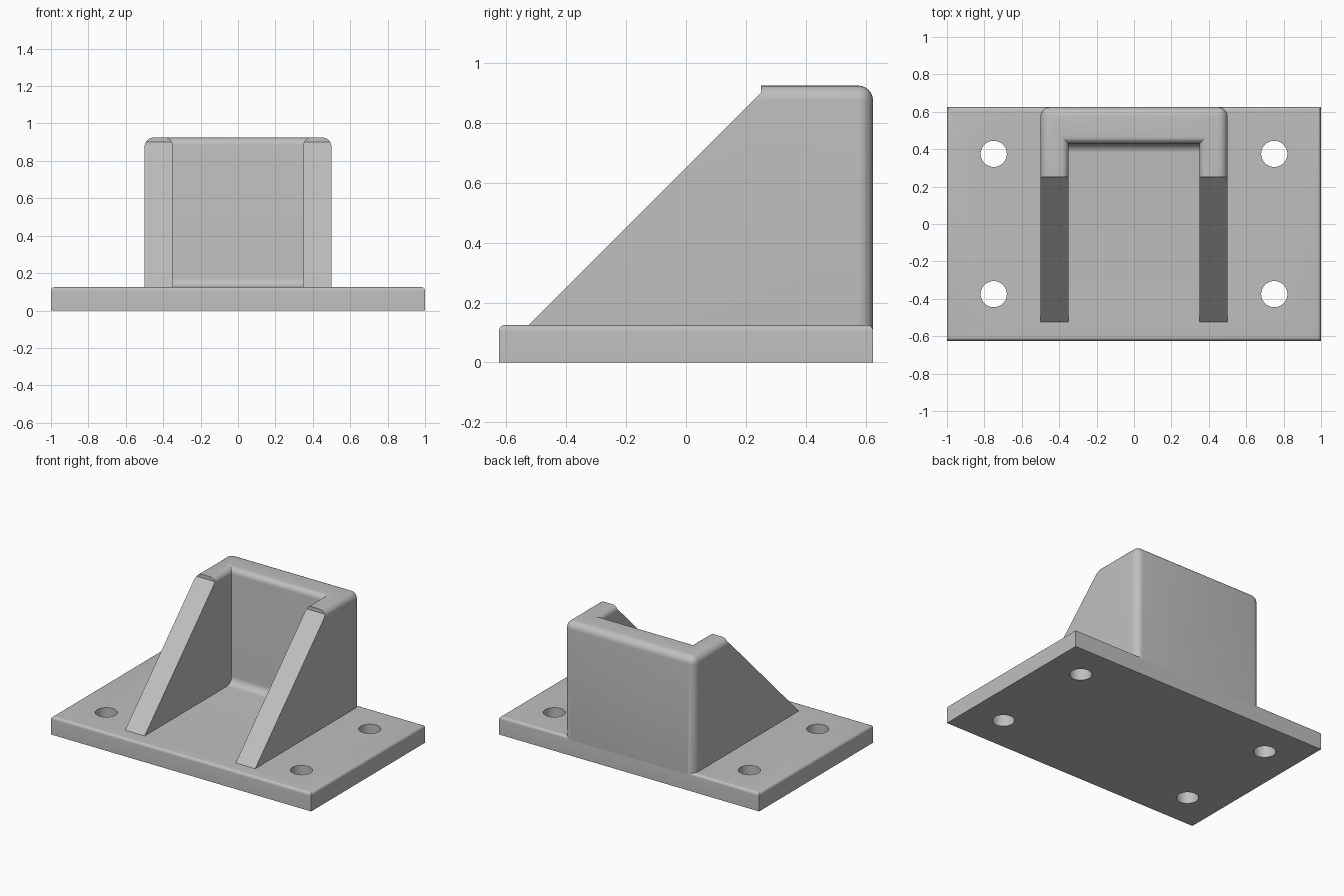
import bpy, bmesh, math
from mathutils import Matrix

cube = bpy.data.objects.get("Cube")
if cube:
    bpy.data.objects.remove(cube, do_unlink=True)

BACK, FLOOR, TOP = 0.625, 0.125, 0.925

grey = bpy.data.materials.new("plain grey")
grey.use_nodes = True
colour = (0.52, 0.52, 0.52, 1)
grey.diffuse_color = colour
grey.node_tree.nodes["Principled BSDF"].inputs["Base Color"].default_value = colour


def prism(name, profile, place, depth):
    """Extrude a 2D profile; place(u, v, w) maps it into space."""
    bm = bmesh.new()
    low = [bm.verts.new(place(u, v, depth[0])) for u, v in profile]
    high = [bm.verts.new(place(u, v, depth[1])) for u, v in profile]
    bm.faces.new(low)
    bm.faces.new(high)
    for i in range(len(low)):
        j = (i + 1) % len(low)
        bm.faces.new((low[i], low[j], high[j], high[i]))
    bmesh.ops.recalc_face_normals(bm, faces=bm.faces)
    mesh = bpy.data.meshes.new(name)
    bm.to_mesh(mesh)
    bm.free()
    mesh.materials.append(grey)
    obj = bpy.data.objects.new(name, mesh)
    bpy.context.collection.objects.link(obj)
    return obj


def round_edges(obj, rule, radius):
    """Round the edges whose two end points satisfy the rule."""
    bm = bmesh.new()
    bm.from_mesh(obj.data)
    edges = [e for e in bm.edges if rule(e.verts[0].co, e.verts[1].co)]
    bmesh.ops.bevel(bm, geom=edges, offset=radius, segments=6,
                    profile=0.5, affect='EDGES')
    bm.to_mesh(obj.data)
    bm.free()


def combine(target, other, operation):
    mod = target.modifiers.new("combine", 'BOOLEAN')
    mod.operation, mod.solver, mod.object = operation, 'EXACT', other
    bpy.context.view_layer.objects.active = target
    bpy.ops.object.modifier_apply(modifier=mod.name)
    bpy.data.objects.remove(other, do_unlink=True)


def upright(u, v, w):
    return (u, v, w)


def sideways(u, v, w):
    return (w, u, v)


# Base plate with a softened top rim
bracket = prism("mounting_bracket", [(-1, -BACK), (1, -BACK), (1, BACK), (-1, BACK)],
                upright, (0, FLOOR))
round_edges(bracket, lambda a, b: min(a.z, b.z) > 0.1, 0.02)

# U-shaped wall with rounded top and rear corners
front, inner = -0.53, 0.43
outline = [(-0.5, front), (-0.35, front), (-0.35, inner), (0.35, inner),
           (0.35, front), (0.5, front), (0.5, BACK), (-0.5, BACK)]
wall = prism("wall", outline, upright, (0.06, TOP))


def at_front(a, b):
    return max(a.y, b.y) < front + 0.01


def outer_edge(a, b):
    on_top = min(a.z, b.z) > TOP - 0.01
    outside = min(abs(a.x), abs(b.x)) > 0.49
    rear = min(a.y, b.y) > BACK - 0.01
    return outside and not at_front(a, b) and (on_top or rear)


def inner_edge(a, b):
    on_top = min(a.z, b.z) > TOP - 0.01
    inside = max(abs(a.x), abs(b.x)) < 0.36
    return on_top and inside and not at_front(a, b)


round_edges(wall, outer_edge, 0.05)
round_edges(wall, inner_edge, 0.04)

# Slope the side walls into gussets
slope = prism("slope_cutter", [(-0.73, -0.08), (0.25, 0.9), (0.25, 1.2), (-0.73, 1.2)],
              sideways, (-0.7, 0.7))
combine(wall, slope, 'DIFFERENCE')
combine(bracket, wall, 'UNION')

# Concave fillet where the rear wall meets the plate
radius = 0.05
arc = [(inner - radius + radius * math.cos(t), FLOOR + radius - radius * math.sin(t))
       for t in [i * math.pi / 16 for i in range(9)]]
fillet = prism("fillet", arc + [(inner - radius, 0.1), (inner + 0.03, 0.1),
                                (inner + 0.03, FLOOR + radius)],
               sideways, (-0.37, 0.37))
combine(bracket, fillet, 'UNION')

# Four bolt holes
for x in (-0.75, 0.75):
    for y in (-0.375, 0.375):
        circle = [(x + 0.07 * math.cos(i * math.tau / 48),
                   y + 0.07 * math.sin(i * math.tau / 48)) for i in range(48)]
        hole = prism("hole_cutter", circle, upright, (-0.1, 0.3))
        combine(bracket, hole, 'DIFFERENCE')

# Smooth the rounded edges, keep the rest crisp
bpy.ops.object.select_all(action='DESELECT')
bracket.select_set(True)
bpy.context.view_layer.objects.active = bracket
bpy.ops.object.shade_smooth_by_angle(angle=math.radians(30))
